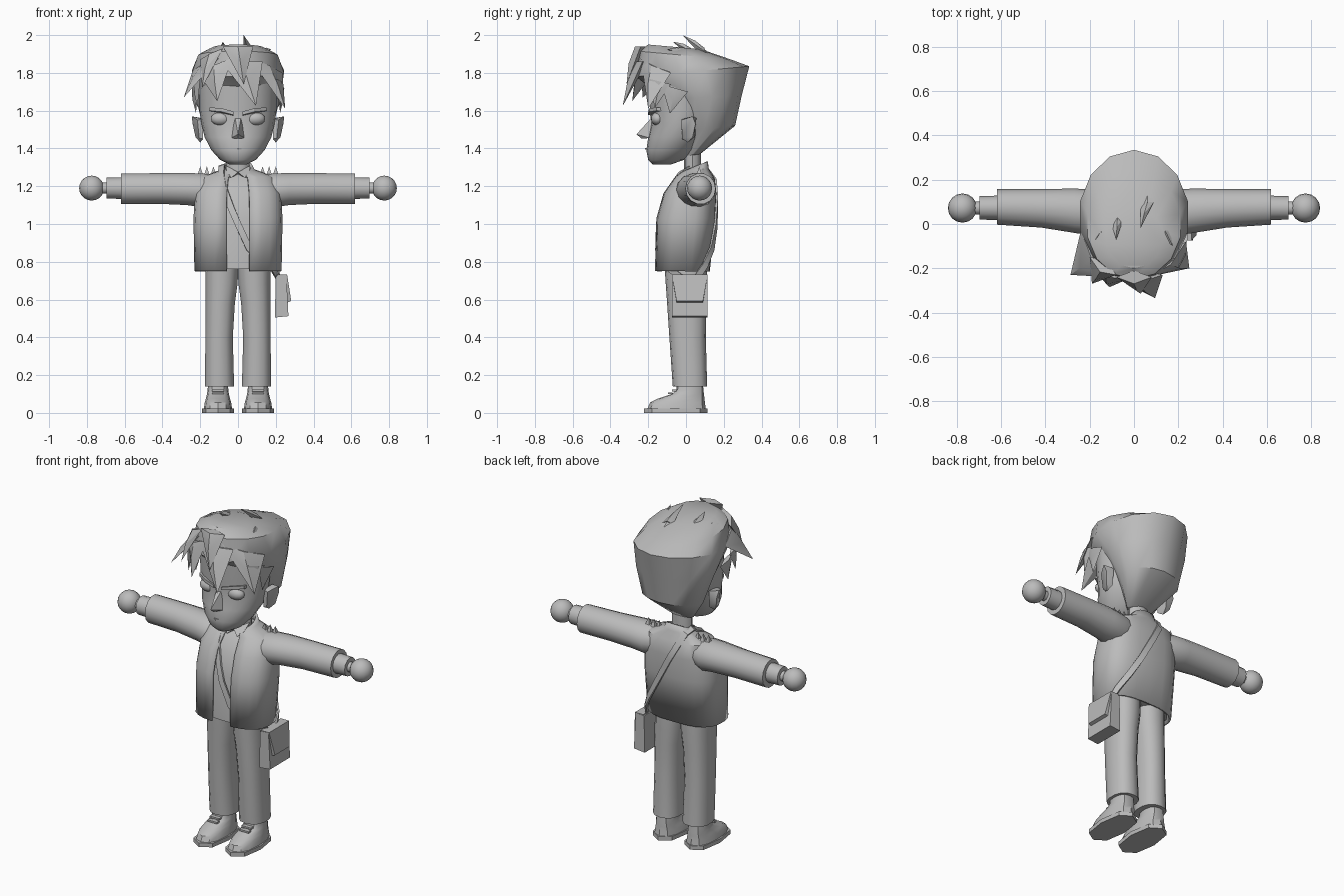
import bpy, bmesh, math
from mathutils import Vector as V

grey = bpy.data.materials.new("plain grey")
grey.diffuse_color = (0.5, 0.5, 0.5, 1)


def finish(name, bm, angle=38):
    bmesh.ops.recalc_face_normals(bm, faces=bm.faces[:])
    me = bpy.data.meshes.new(name)
    bm.to_mesh(me)
    bm.free()
    ob = bpy.data.objects.new(name, me)
    bpy.context.collection.objects.link(ob)
    me.materials.append(grey)
    bpy.ops.object.select_all(action='DESELECT')
    ob.select_set(True)
    bpy.context.view_layer.objects.active = ob
    bpy.ops.object.shade_smooth_by_angle(angle=math.radians(angle))
    return ob


def spow(v, e):
    return math.copysign(abs(v) ** e, v)


def ring(cx, rx, yf, zf, yb, zb, n=16, e=1.0, gap=None):
    """Rounded ring from front to back, optionally tilted or open at the front."""
    pts = []
    for i in range(n):
        a = 2 * math.pi * i / n if gap is None else gap + (2 * math.pi - 2 * gap) * i / (n - 1)
        t = (1 - spow(math.cos(a), e)) / 2
        pts.append((cx + rx * spow(math.sin(a), e), yf + (yb - yf) * t, zf + (zb - zf) * t))
    return pts


def loft(name, rings, closed=True, angle=38):
    bm = bmesh.new()
    rows = [[bm.verts.new(p) for p in r] for r in rings]
    n = len(rows[0])
    for a, b in zip(rows, rows[1:]):
        for i in range(n if closed else n - 1):
            j = (i + 1) % n
            bm.faces.new((a[i], a[j], b[j], b[i]))
    if closed:
        bm.faces.new(rows[0])
        bm.faces.new(rows[-1])
    return finish(name, bm, angle)


def hull(name, pts, angle=25):
    bm = bmesh.new()
    for p in pts:
        bm.verts.new(p)
    bmesh.ops.convex_hull(bm, input=bm.verts[:])
    return finish(name, bm, angle)


def box(name, c, s):
    return hull(name, [(c[0] + i * s[0], c[1] + j * s[1], c[2] + k * s[2])
                       for i in (-1, 1) for j in (-1, 1) for k in (-1, 1)])


def ball(name, c, s, u=16, v=10):
    bm = bmesh.new()
    bmesh.ops.create_uvsphere(bm, u_segments=u, v_segments=v, radius=1)
    for p in bm.verts:
        p.co = [c[i] + p.co[i] * s[i] for i in range(3)]
    return finish(name, bm, 60)


def lock(name, l, r, tip, out, thick=0.03):
    """Pointed hair lock with a raised middle ridge."""
    l, r, tip, out = V(l), V(r), V(tip), V(out).normalized()
    m = (l + r) / 2
    hull(name, [l, r, tip, m + out * thick, m - out * thick, m.lerp(tip, 0.45) + out * thick])


# Face and neck
face = [(1.315, .045, -.175, -.08), (1.34, .095, -.2, -.01), (1.39, .14, -.21, .05),
        (1.46, .177, -.2, .1), (1.53, .193, -.185, .13), (1.6, .203, -.19, .14), (1.75, .205, -.2, .15)]
loft("face", [ring(0, rx, f, z, b, z, 20) for z, rx, f, b in face], angle=60)
loft("neck", [ring(0, .062, -.01, z, .08, z, 12) for z in (1.22, 1.39)])
hull("nose", [(-.016, -.18, 1.565), (.016, -.18, 1.565), (0, -.262, 1.475),
              (-.036, -.19, 1.455), (.036, -.19, 1.455), (0, -.235, 1.452)])
hull("mouth", [(x, y, z) for x, z in ((-.05, 1.397), (0, 1.403), (.05, 1.397), (0, 1.395))
               for y in (-.185 - .027 * (x == 0), -.19 - .027 * (x == 0))])

# Eyes, brows and ears
for s, side in ((-1, "left"), (1, "right")):
    ball("eye_" + side, (s * .09, -.15, 1.557), (.055, .036, .036), 14, 8)
    hull("brow_" + side, [(s * x, y, z + d) for x, y, z in
                          ((.025, -.178, 1.572), (.025, -.2, 1.578), (.085, -.165, 1.588),
                           (.085, -.195, 1.594), (.15, -.12, 1.597), (.15, -.155, 1.6)) for d in (0, .018)])
    hull("ear_" + side, [(s * x, y, z) for x, y, z in
                         ((.185, -.02, 1.555), (.185, -.02, 1.45), (.215, -.025, 1.55), (.205, -.02, 1.455),
                          (.245, .035, 1.57), (.24, .05, 1.53), (.225, .035, 1.46), (.2, .01, 1.432),
                          (.19, .055, 1.56), (.19, .045, 1.46))], 50)

# Hair shell, widening to a slanted flat crown
hair = [(.075, 0, 1.36, .075, 1.37), (.185, -.01, 1.49, .26, 1.52), (.23, -.11, 1.66, .295, 1.68),
        (.25, -.265, 1.78, .335, 1.835), (.215, -.25, 1.915, .24, 1.87), (.13, -.2, 1.95, .08, 1.925)]
loft("hair_shell", [ring(0, rx, yf, zf, yb, zb, 14) for rx, yf, zf, yb, zb in hair])

# Fringe, ending in pointed locks
fringe = [((-.24, -.03, 1.81), (-.1, -.24, 1.88), (-.287, -.23, 1.67), (-.7, -.7, 0)),
          ((-.21, -.17, 1.8), (-.03, -.25, 1.88), (-.11, -.285, 1.65), (-.3, -1, 0)),
          ((-.09, -.24, 1.86), (.13, -.23, 1.86), (.095, -.335, 1.625), (0, -1, 0)),
          ((.06, -.24, 1.88), (.235, -.08, 1.8), (.25, -.2, 1.61), (.6, -.8, 0)),
          ((-.08, -.24, 1.94), (.08, -.24, 1.94), (.03, -.315, 1.74), (0, -1, 0)),
          ((-.2, -.15, 1.87), (-.08, -.23, 1.93), (-.19, -.27, 1.72), (-.5, -1, 0))]
for i, f in enumerate(fringe):
    lock(f"fringe_lock_{i}", *f)
for s, side in ((-1, "left"), (1, "right")):
    lock("front_sideburn_" + side, (s * .2, -.2, 1.77), (s * .235, -.08, 1.74), (s * .215, -.165, 1.615), (s, 0, 0), .015)
    lock("rear_sideburn_" + side, (s * .225, -.13, 1.74), (s * .235, .01, 1.7), (s * .222, -.085, 1.585), (s, 0, 0), .015)

# Crown tufts pointing forward
for i, (x, y, tx, ty, tz) in enumerate(((.06, .17, .03, -.02, 2.0), (-.075, .1, -.08, -.07, 1.965),
                                        (.13, .06, .175, -.1, 1.925), (-.15, .04, -.19, -.1, 1.9))):
    lock(f"crown_tuft_{i}", (x - .03, y - .09, 1.92 - abs(x) * .1), (x + .03, y - .07, 1.92 - abs(x) * .1),
         (tx, ty, tz), (0, .4, 1), .02)
    hull(f"tuft_root_{i}", [(x, y, 1.875), (x - .03, y - .09, 1.92 - abs(x) * .1),
                            (x + .03, y - .07, 1.92 - abs(x) * .1), (x, y - .08, 1.93), (x, y - .08, 1.88)])

# Open jacket over a shirt
body = [(.75, .75, .225, -.16, .12), (1.03, 1.03, .23, -.152, .15), (1.16, 1.16, .222, -.115, .155),
        (1.245, 1.245, .19, -.055, .145), (1.275, 1.29, .085, -.015, .115), (1.275, 1.33, .07, -.01, .11)]
jacket = loft("jacket", [ring(0, rx, f, zf, b, zb, 23, .72, .16) for zf, zb, rx, f, b in body], False)
solid = jacket.modifiers.new("cloth thickness", 'SOLIDIFY')
solid.thickness = .012
solid.offset = 0
loft("shirt", [ring(0, rx - .014, f + .014, zf + .012 * (zf < .8), b - .014, zb + .012 * (zf < .8), 20, .72)
               for zf, zb, rx, f, b in body[:5]])

for s, side in ((-1, "left"), (1, "right")):
    # Shirt collar flap
    hull("collar_flap_" + side, [(s * .065, .02, 1.31), (s * .06, -.03, 1.27), (s * .035, -.06, 1.245),
                                 (0, -.04, 1.275), (0, -.02, 1.265), (s * .05, 0, 1.25)])
    # Sleeve, cuff, wrist and hand, lofted along the arm
    def arm(name, rows, n=14):
        loft(name + side, [[(s * x, cy + ry * math.cos(2 * math.pi * i / n), cz + rz * math.sin(2 * math.pi * i / n))
                            for i in range(n)] for x, cy, ry, cz, rz in rows])
    arm("sleeve_", [(.12, .05, .085, 1.18, .08), (.19, .052, .105, 1.178, .092), (.27, .06, .1, 1.185, .087),
                    (.42, .071, .087, 1.188, .083), (.62, .077, .08, 1.187, .083)])
    arm("cuff_", [(.58, .073, .056, 1.19, .058), (.697, .073, .053, 1.19, .055)], 12)
    arm("wrist_", [(.68, .072, .03, 1.19, .03), (.735, .072, .03, 1.19, .03)], 10)
    ball("hand_" + side, (s * .775, .072, 1.19), (.066, .066, .066))
    # Shoulder studs
    for i in range(3):
        x = s * (.13 + .035 * i)
        hull(f"shoulder_stud_{side}_{i}", [(x, .07, 1.305)] + [(x + a, .07 + b, 1.255)
             for a, b in ((-.016, -.016), (.016, -.016), (.016, .016), (-.016, .016))])
    # Trouser leg
    leg = [(.14, .098, .079, -.07, .112), (.4, .1, .074, -.088, .105), (.58, .094, .079, -.1, .107),
           (.68, .087, .086, -.107, .11), (.8, .084, .09, -.115, .11)]
    loft("trouser_leg_" + side, [ring(s * c, rx, f, z, b, z, 14, .85) for z, c, rx, f, b in leg])
    # Shoe, sole and laces
    upper = [(.02, .075, -.205, .105), (.055, .07, -.19, .1), (.075, .064, -.15, .098),
             (.1, .058, -.075, .095), (.12, .055, -.052, .092), (.16, .052, -.048, .09)]
    loft("shoe_" + side, [ring(s * .106, rx, f, z, b, z, 12, .8) for z, rx, f, b in upper])
    loft("sole_" + side, [ring(s * .106, .084, -.222, z, .115, z, 8, .8) for z in (0, .024)])
    for i in range(2):
        box(f"lace_{side}_{i}", (s * .106, -.062 - .022 * i, .118 - .014 * i), (.032, .012, .005))

# Satchel with a sloping flap
hull("satchel", [(x, y, z) for y in (-.075, .115) for x, z in
                 ((.195, .505), (.267, .512), (.256, .73), (.2, .725))])
hull("satchel_flap", [(.205, -.075, .732), (.205, .115, .732), (.26, -.075, .732), (.26, .115, .732),
                      (.282, -.05, .592), (.282, .09, .592), (.262, -.05, .585), (.262, .09, .585)])


def strap(name, pts, w=.017, t=.005):
    """Flat ribbon running over the body."""
    pts = [V(p) for p in pts]
    rows = []
    for i, p in enumerate(pts):
        d = (pts[min(i + 1, len(pts) - 1)] - pts[max(i - 1, 0)]).normalized()
        out = V((p.x * .5, p.y - .03, max(0, p.z - 1.2) * 1.2)).normalized()
        side = d.cross(out).normalized() * w
        out = side.cross(d).normalized() * t
        rows.append([p + side + out, p - side + out, p - side - out, p + side - out])
    loft(name, rows)


# Shoulder strap, front and back halves
strap("strap_front", [(-.085, .06, 1.31), (-.09, -.03, 1.265), (-.075, -.085, 1.19), (-.035, -.13, 1.08),
                      (0, -.154, 1.0), (.06, -.156, .87), (.13, -.13, .8), (.185, -.09, .765), (.21, -.03, .72)])
strap("strap_back", [(-.085, .05, 1.31), (-.075, .11, 1.295), (-.05, .157, 1.23), (0, .165, 1.14),
                     (.08, .158, .99), (.15, .138, .87), (.2, .1, .78), (.215, .06, .72)])
